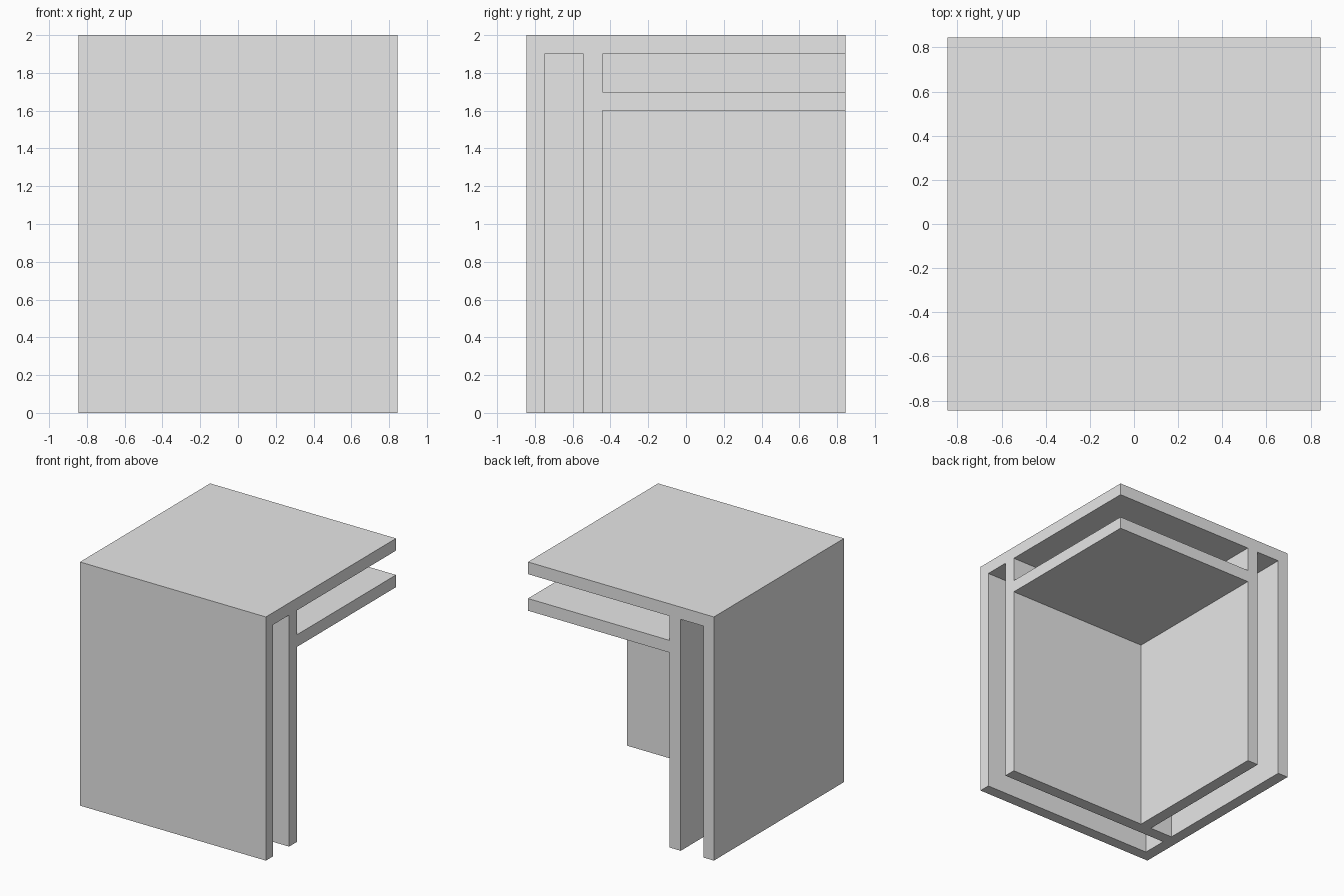
import bpy
import bmesh
from mathutils import Vector

cube = bpy.data.objects.get("Cube")
if cube:
    bpy.data.objects.remove(cube, do_unlink=True)

grey = bpy.data.materials.new("light_grey")
grey.use_nodes = True
grey.diffuse_color = (0.8, 0.8, 0.8, 1)
grey.node_tree.nodes["Principled BSDF"].inputs["Base Color"].default_value = (0.8, 0.8, 0.8, 1)


def panel(name, low, high):
    """Flat board between two opposite corners."""
    low, high = Vector(low), Vector(high)
    bm = bmesh.new()
    bmesh.ops.create_cube(bm, size=1)
    for v in bm.verts:
        v.co = (low + high) / 2 + v.co * (high - low)
    mesh = bpy.data.meshes.new(name)
    bm.to_mesh(mesh)
    bm.free()
    mesh.materials.append(grey)
    obj = bpy.data.objects.new(name, mesh)
    bpy.context.collection.objects.link(obj)
    return obj


EDGE = 0.844            # half width of the whole piece
SKIN = -0.75            # inner face of the outer walls
OUT, INN = -0.543, -0.443   # faces of the inner walls
TOP, UNDER = 2.0, 1.9   # top board
SHELF, SHELF_LOW = 1.7, 1.6

# Outer shell: top board and two walls meeting at one corner
panel("top_board", (-EDGE, -EDGE, UNDER), (EDGE, EDGE, TOP))
panel("outer_front_wall", (-EDGE, -EDGE, 0), (EDGE, SKIN, UNDER))
panel("outer_side_wall", (-EDGE, SKIN, 0), (SKIN, EDGE, UNDER))

# Inner walls, separated from the shell by open slots
panel("inner_front_wall", (SKIN, OUT, 0), (EDGE, INN, UNDER))
panel("inner_side_wall", (OUT, INN, 0), (INN, EDGE, UNDER))

# Shelf below the top board
panel("shelf", (INN, INN, SHELF_LOW), (EDGE, EDGE, SHELF))
